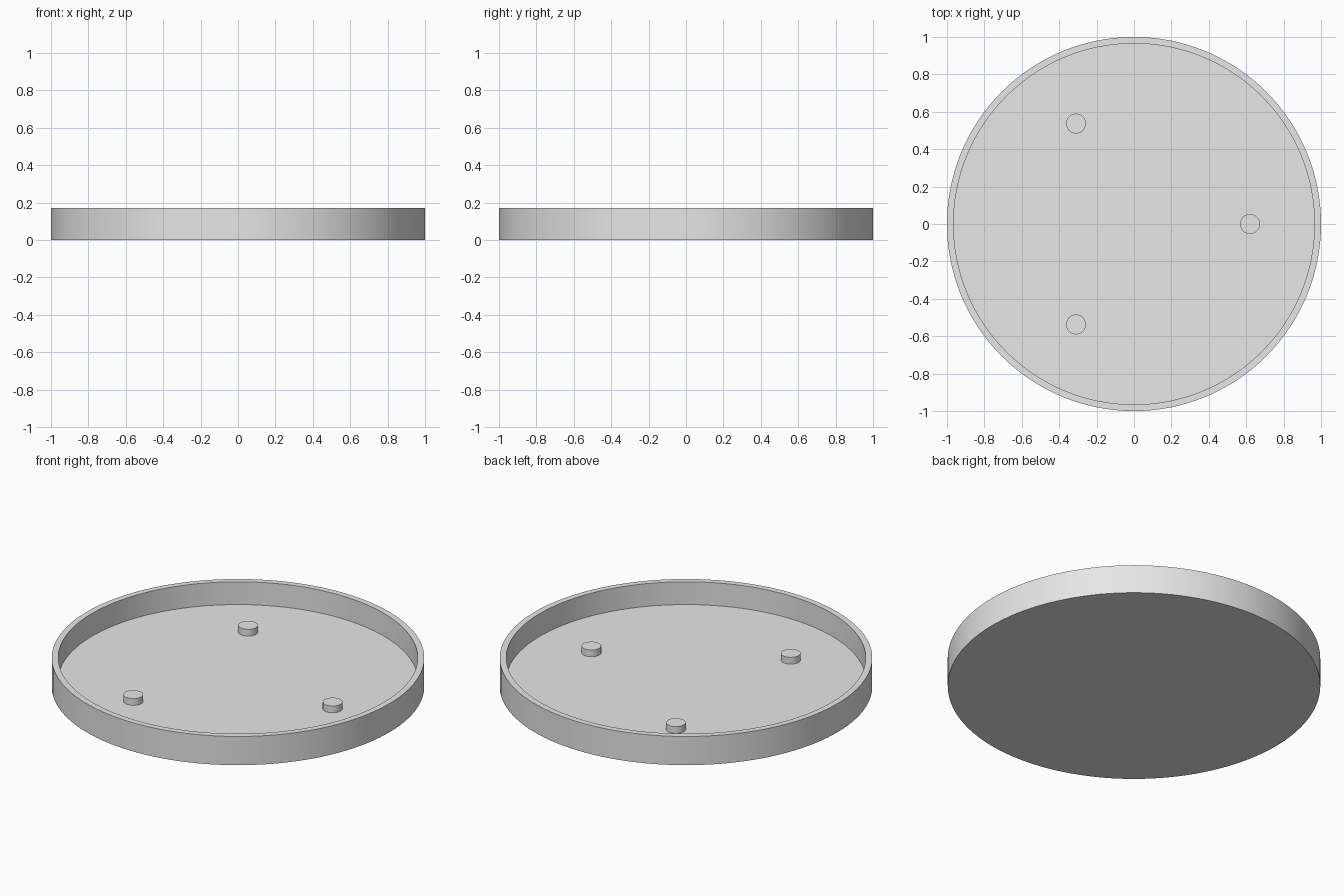
import bpy
import bmesh
from math import cos, sin, tau

RADIUS, HEIGHT = 1.0, 0.17
WALL, FLOOR = 0.035, 0.035
PEG_RADIUS, PEG_HEIGHT, PEG_ORBIT = 0.053, 0.04, 0.62

cube = bpy.data.objects.get("Cube")
if cube:
    bpy.data.objects.remove(cube, do_unlink=True)

grey = bpy.data.materials.new("light_grey")
grey.use_nodes = True
grey.diffuse_color = (0.8, 0.8, 0.8, 1)
grey.node_tree.nodes["Principled BSDF"].inputs["Base Color"].default_value = (0.8, 0.8, 0.8, 1)


def lathe(name, profile, segments, location=(0, 0, 0)):
    """Revolve an (r, z) profile that starts and ends on the axis."""
    bm = bmesh.new()
    verts = [bm.verts.new((r, 0, z)) for r, z in profile]
    edges = [bm.edges.new(pair) for pair in zip(verts, verts[1:])]
    bmesh.ops.spin(bm, geom=verts + edges, cent=(0, 0, 0), axis=(0, 0, 1),
                   angle=tau, steps=segments, use_merge=True)
    bmesh.ops.remove_doubles(bm, verts=bm.verts, dist=0.0001)
    bmesh.ops.recalc_face_normals(bm, faces=bm.faces)
    mesh = bpy.data.meshes.new(name)
    bm.to_mesh(mesh)
    bm.free()
    mesh.materials.append(grey)
    obj = bpy.data.objects.new(name, mesh)
    obj.location = location
    bpy.context.collection.objects.link(obj)
    bpy.ops.object.select_all(action='DESELECT')
    obj.select_set(True)
    bpy.context.view_layer.objects.active = obj
    bpy.ops.object.shade_smooth_by_angle()
    return obj


# Round tray: flat base with a thin upright rim
inner = RADIUS - WALL
lathe("tray", [(0, 0), (RADIUS, 0), (RADIUS, HEIGHT), (inner, HEIGHT),
               (inner, FLOOR), (0, FLOOR)], 128)

# Three pegs evenly spaced on the tray floor, sunk slightly into it
SINK = 0.01
for i in range(3):
    a = tau * i / 3
    top = PEG_HEIGHT + SINK
    lathe(f"peg_{i + 1}", [(0, 0), (PEG_RADIUS, 0), (PEG_RADIUS, top), (0, top)], 48,
          (PEG_ORBIT * cos(a), PEG_ORBIT * sin(a), FLOOR - SINK))
